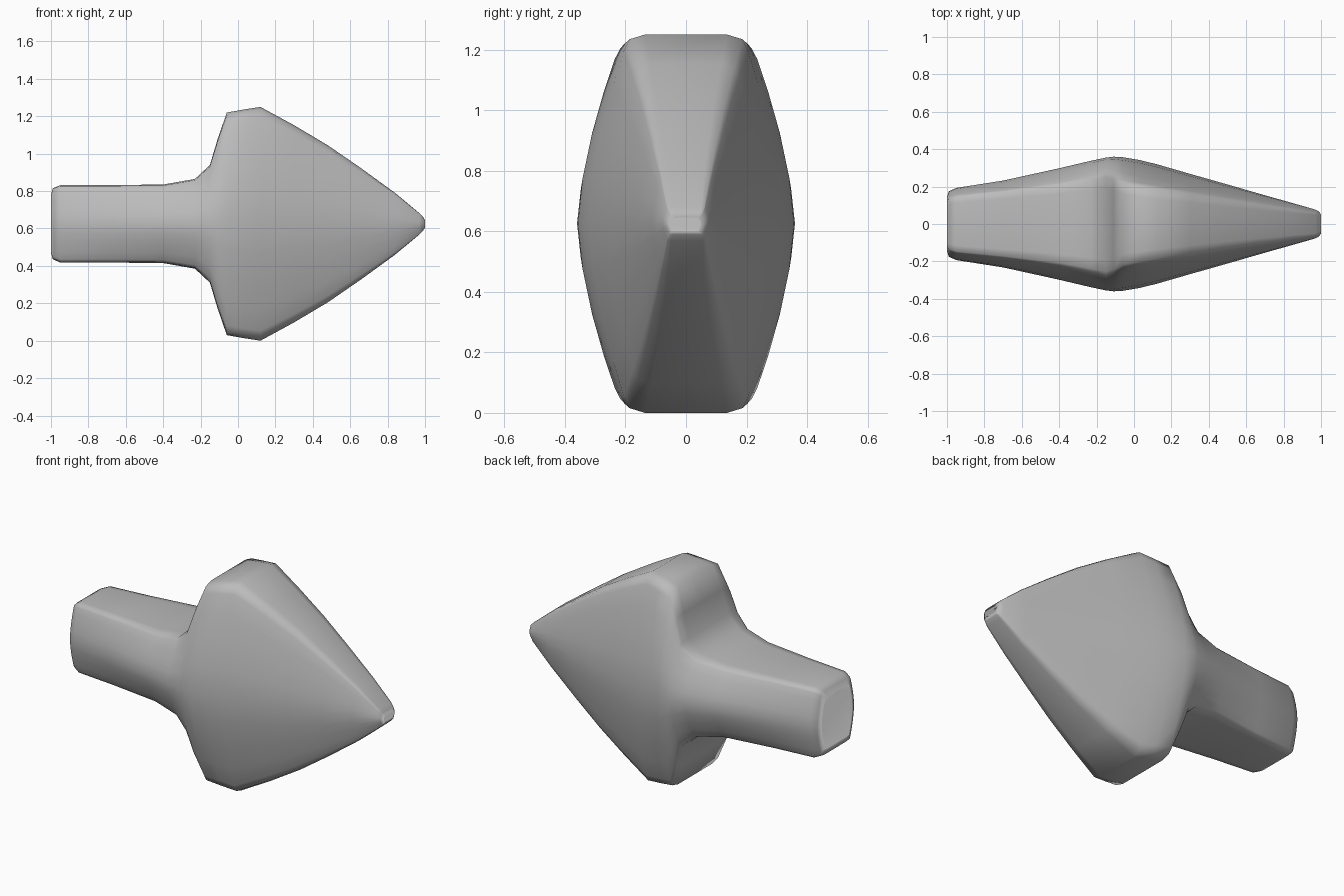
import bpy, bmesh

ZC = 0.625  # height of the long axis

grey = bpy.data.materials.new("plain grey")
grey.diffuse_color = (0.5, 0.5, 0.5, 1)

# Cross-sections along x: position, half height, half width of the flat top,
# half width at the bevelled corner, half width at mid height
SECTIONS = [
    (-1.00, 0.155, 0.090, 0.115, 0.145),
    (-0.99, 0.190, 0.105, 0.140, 0.175),
    (-0.95, 0.207, 0.115, 0.155, 0.193),
    (-0.70, 0.207, 0.135, 0.180, 0.232),
    (-0.40, 0.210, 0.160, 0.220, 0.298),
    (-0.23, 0.240, 0.180, 0.255, 0.338),
    (-0.15, 0.315, 0.190, 0.275, 0.355),
    (-0.11, 0.450, 0.180, 0.262, 0.360),
    (-0.06, 0.595, 0.160, 0.235, 0.357),
    (0.03, 0.611, 0.148, 0.220, 0.342),
    (0.12, 0.625, 0.135, 0.205, 0.320),
    (0.30, 0.527, 0.115, 0.175, 0.268),
    (0.48, 0.420, 0.095, 0.145, 0.217),
    (0.66, 0.296, 0.077, 0.115, 0.165),
    (0.84, 0.165, 0.060, 0.085, 0.114),
    (0.97, 0.057, 0.050, 0.063, 0.077),
    (0.99, 0.036, 0.045, 0.055, 0.066),
    (1.00, 0.020, 0.035, 0.043, 0.050),
]


def outline(h, t, c, w):
    """Bulging-sided octagon, mirrored from one quarter."""
    quarter = [(t, h), ((t + c) / 2 + 0.08 * c, 0.975 * h)]
    for s in (1, 0.8, 0.55, 0.28):
        quarter.append((w - (w - c) * s ** 1.6, 0.915 * h * s))
    right = quarter + [(w, 0)] + [(y, -z) for y, z in reversed(quarter)]
    left = [(-y, z) for y, z in reversed(right)]
    return right + [(0, -h)] + left + [(0, h)]


# Arrow-shaped body lofted through the sections
bm = bmesh.new()
rings = [[bm.verts.new((x, y, ZC + z)) for y, z in outline(*dims)]
         for x, *dims in SECTIONS]
for a, b in zip(rings, rings[1:]):
    n = len(a)
    for i in range(n):
        j = (i + 1) % n
        bm.faces.new((a[i], a[j], b[j], b[i]))

# Flat caps with a narrow inset rim
caps = [bm.faces.new(rings[0]), bm.faces.new(rings[-1])]
bmesh.ops.inset_individual(bm, faces=caps, thickness=0.012)
bmesh.ops.recalc_face_normals(bm, faces=bm.faces)
for f in bm.faces:
    f.smooth = True

mesh = bpy.data.meshes.new("arrow_body")
bm.to_mesh(mesh)
bm.free()
mesh.materials.append(grey)
body = bpy.data.objects.new("arrow_body", mesh)
bpy.context.collection.objects.link(body)
